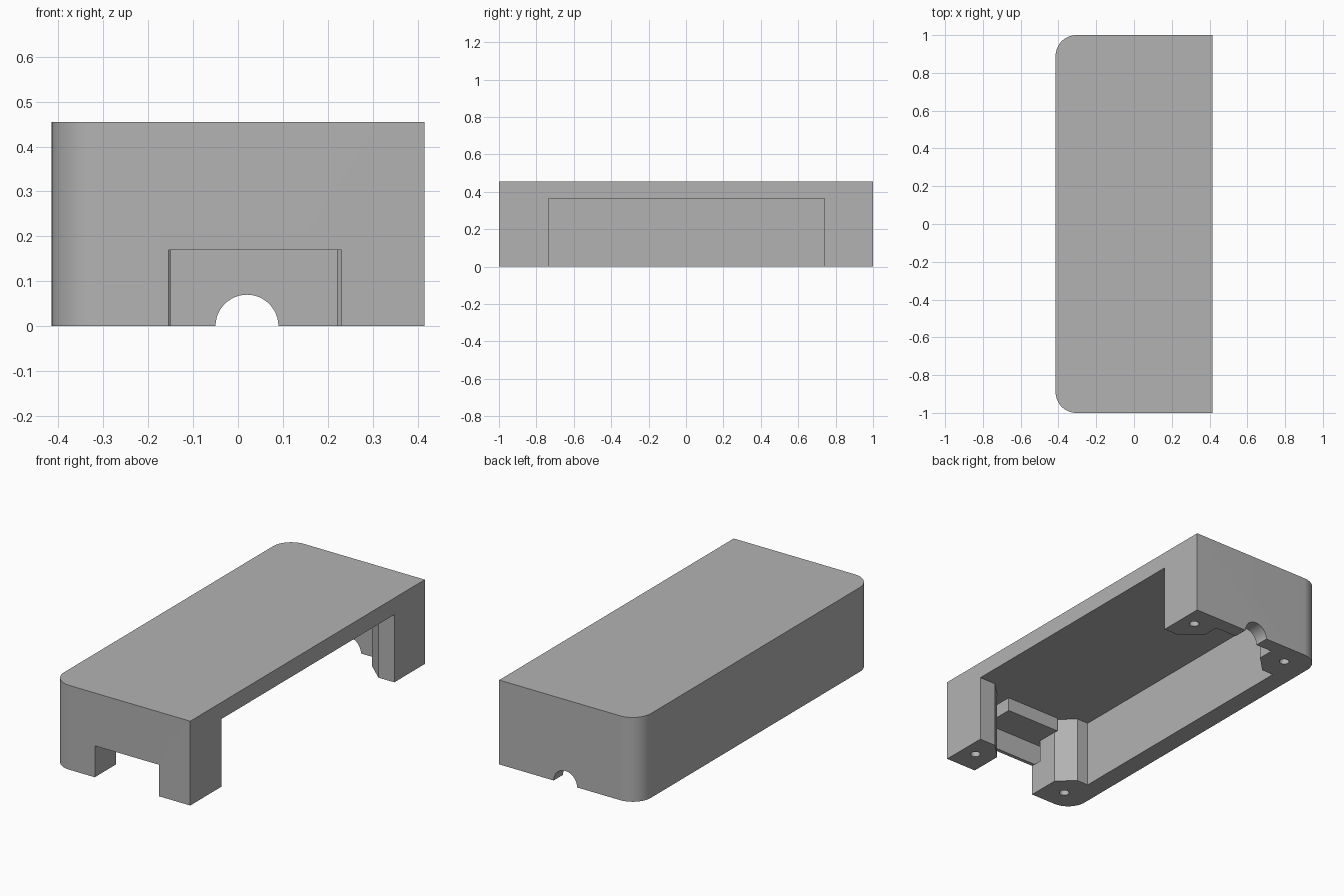
import bpy, bmesh, math

if "Cube" in bpy.data.objects:
    bpy.data.objects.remove(bpy.data.objects["Cube"], do_unlink=True)

W, L, H = 0.415, 1.0, 0.455      # half width, half length, height
CEILING = 0.365
RADIUS = 0.11

grey = bpy.data.materials.new("plain grey")
grey.use_nodes = True
colour = (0.45, 0.45, 0.45, 1)
grey.diffuse_color = colour
grey.node_tree.nodes["Principled BSDF"].inputs["Base Color"].default_value = colour


def prism(name, outline, z0, z1):
    """Extrude a plan outline from z0 to z1."""
    bm = bmesh.new()
    base = bm.faces.new([bm.verts.new((x, y, z0)) for x, y in outline])
    top = bmesh.ops.extrude_face_region(bm, geom=[base])["geom"]
    verts = [v for v in top if isinstance(v, bmesh.types.BMVert)]
    bmesh.ops.translate(bm, verts=verts, vec=(0, 0, z1 - z0))
    bmesh.ops.recalc_face_normals(bm, faces=bm.faces)
    mesh = bpy.data.meshes.new(name)
    bm.to_mesh(mesh)
    bm.free()
    mesh.materials.append(grey)
    obj = bpy.data.objects.new(name, mesh)
    bpy.context.collection.objects.link(obj)
    return obj


def box(name, x0, x1, y0, y1, z0, z1):
    return prism(name, [(x0, y0), (x1, y0), (x1, y1), (x0, y1)], z0, z1)


def arc(cx, cy, r, start, end, steps):
    angles = [math.radians(start + (end - start) * i / steps) for i in range(steps + 1)]
    return [(cx + r * math.cos(a), cy + r * math.sin(a)) for a in angles]


def circle(cx, cy, r, steps):
    return arc(cx, cy, r, 0, 360, steps)[:-1]


def cut(target, cutter):
    cutter.hide_render = True
    bpy.context.view_layer.objects.active = target
    mod = target.modifiers.new("cut", "BOOLEAN")
    mod.operation = "DIFFERENCE"
    mod.solver = "EXACT"
    mod.object = cutter
    bpy.ops.object.modifier_apply(modifier=mod.name)
    bpy.data.objects.remove(cutter, do_unlink=True)


# Shell with two rounded corners on one long side
outline = [(W, -L), (W, L)]
outline += arc(-W + RADIUS, L - RADIUS, RADIUS, 90, 180, 16)
outline += arc(-W + RADIUS, -L + RADIUS, RADIUS, 180, 270, 16)
shell = prism("case_shell", outline, 0, H)

# Main cavity, open on the other long side, leaving four corner posts
cavity = [(0.5, -0.735), (0.316, -0.735), (0.23, -0.82), (0.23, -0.98),
          (-0.155, -0.98), (-0.155, -0.82), (-0.24, -0.74), (-0.31, -0.74),
          (-0.31, 0.74), (-0.24, 0.74), (-0.15, 0.83), (-0.15, 0.92),
          (0.22, 0.92), (0.22, 0.83), (0.32, 0.74), (0.5, 0.74)]
cut(shell, prism("cavity_cutter", cavity, -0.1, CEILING))

# Front connector opening and the narrow slot behind it
cut(shell, box("opening_cutter", -0.155, 0.23, -1.1, -0.9, -0.1, 0.17))
cut(shell, box("slot_cutter", -0.195, 0, -0.98, -0.935, 0.17, 0.29))

# Half-round cable exit at the back
exit_cutter = prism("exit_cutter", circle(0, 0, 0.07, 48), -0.2, 0.2)
exit_cutter.rotation_euler.x = math.pi / 2
exit_cutter.location = (0.02, 1.0, 0)
bpy.context.view_layer.update()
cut(shell, exit_cutter)

# Screw holes in the corner posts
for x, y in ((0.335, -0.87), (0.335, 0.88), (-0.27, -0.88), (-0.27, 0.88)):
    cut(shell, prism("screw_cutter", circle(x, y, 0.025, 24), -0.1, 0.25))

# Block hanging from the ceiling above the front opening
box("ceiling_block", -0.158, 0.17, -0.985, -0.8, 0.29, CEILING + 0.01)

bpy.ops.object.select_all(action="DESELECT")
shell.select_set(True)
bpy.context.view_layer.objects.active = shell
bpy.ops.object.shade_smooth_by_angle(angle=math.radians(30))
